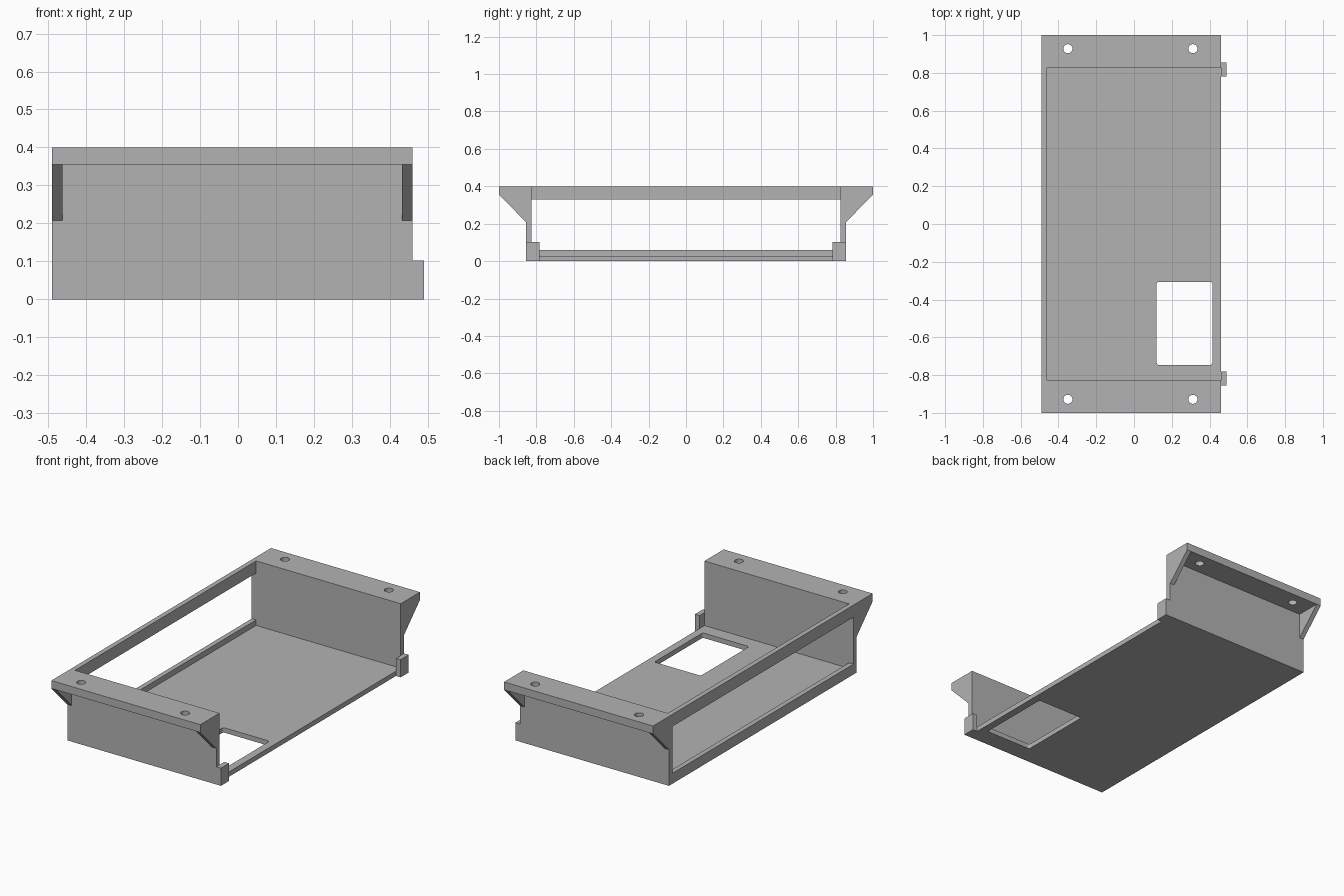
import bpy
import bmesh
from mathutils import Vector

cube = bpy.data.objects.get("Cube")
if cube:
    bpy.data.objects.remove(cube, do_unlink=True)

gray = bpy.data.materials.new("light_gray")
gray.use_nodes = True
gray.diffuse_color = (0.45, 0.45, 0.45, 1)
gray.node_tree.nodes["Principled BSDF"].inputs["Base Color"].default_value = (0.45, 0.45, 0.45, 1)

# Main dimensions
X0, X1 = -0.49, 0.46
INNER, OUTER, EDGE = 0.825, 0.855, 1.0
TOP, FLANGE, GUSSET = 0.4, 0.355, 0.208
T = 0.028


def finish(name, bm):
    bmesh.ops.recalc_face_normals(bm, faces=bm.faces)
    mesh = bpy.data.meshes.new(name)
    bm.to_mesh(mesh)
    bm.free()
    mesh.materials.append(gray)
    obj = bpy.data.objects.new(name, mesh)
    bpy.context.collection.objects.link(obj)
    return obj


def prism(name, profile, x0, x1):
    """Extrude a (y, z) profile along x."""
    bm = bmesh.new()
    face = bm.faces.new([bm.verts.new((x0, y, z)) for y, z in profile])
    geom = bmesh.ops.extrude_face_region(bm, geom=[face])["geom"]
    verts = [g for g in geom if isinstance(g, bmesh.types.BMVert)]
    bmesh.ops.translate(bm, verts=verts, vec=Vector((x1 - x0, 0, 0)))
    return finish(name, bm)


def box(name, x0, x1, y0, y1, z0, z1):
    return prism(name, [(y0, z0), (y1, z0), (y1, z1), (y0, z1)], x0, x1)


def cut(obj, cutter):
    """Subtract the cutter, bake the result and drop the cutter."""
    mod = obj.modifiers.new("cut", "BOOLEAN")
    mod.operation = "DIFFERENCE"
    mod.solver = "EXACT"
    mod.object = cutter
    cutter.hide_render = True
    bpy.context.view_layer.update()
    graph = bpy.context.evaluated_depsgraph_get()
    mesh = bpy.data.meshes.new_from_object(obj.evaluated_get(graph))
    obj.modifiers.clear()
    obj.data = mesh
    bpy.data.objects.remove(cutter, do_unlink=True)


def hole(x, y):
    bpy.ops.mesh.primitive_cylinder_add(vertices=32, radius=0.024, depth=0.3, location=(x, y, TOP))
    cutter = bpy.context.object
    cutter.data.materials.append(gray)
    return cutter


# Floor with a rounded rectangular opening
floor = box("floor", X0, X1, -INNER, INNER, 0, T)
opening = box("opening_cutter", 0.12, 0.416, -0.746, -0.306, -0.1, 0.1)
bm = bmesh.new()
bm.from_mesh(opening.data)
upright = [e for e in bm.edges if abs(e.verts[0].co.z - e.verts[1].co.z) > 0.1]
bmesh.ops.bevel(bm, geom=upright, offset=0.012, segments=4, profile=0.5, affect="EDGES")
bm.to_mesh(opening.data)
bm.free()
cut(floor, opening)

# Open side: low lip and top rail
box("side_lip", X0, X0 + T, -INNER, INNER, T, 0.06)
box("side_rail", X0, X0 + T, -INNER, INNER, 0.33, TOP)

# End walls with mounting flanges, gussets and stop tabs
for side, s in (("front", -1), ("back", 1)):
    outline = [(INNER, 0), (OUTER, 0), (OUTER, FLANGE), (EDGE, FLANGE), (EDGE, TOP), (INNER, TOP)]
    wall = prism(side + "_wall", [(s * y, z) for y, z in outline], X0, X1)
    for x in (-0.35, 0.312):
        cut(wall, hole(x, s * 0.928))
    brace = [(s * OUTER, GUSSET), (s * EDGE, FLANGE), (s * OUTER, FLANGE)]
    prism(side + "_right_gusset", brace, X0, X0 + T)
    prism(side + "_left_gusset", brace, X1 - T, X1)
    y0, y1 = sorted((s * 0.782, s * OUTER))
    box(side + "_stop_tab", X1, 0.49, y0, y1, 0, 0.102)
